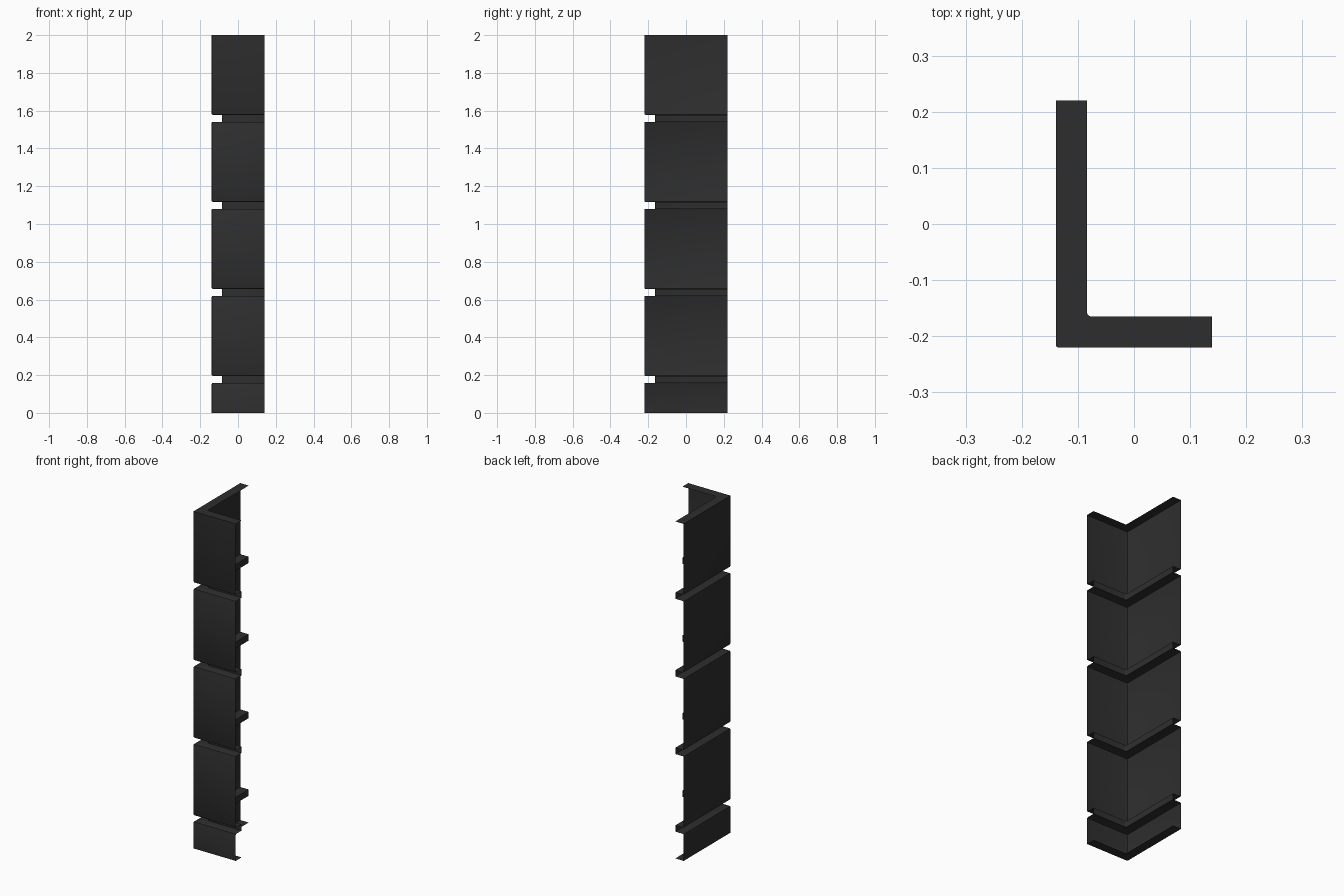
import bpy, bmesh, math

if "Cube" in bpy.data.objects:
    bpy.data.objects.remove(bpy.data.objects["Cube"])

HX, HY, TOP = 0.139, 0.22, 2.0     # half sizes of the L plan, and height
DEPTH = 0.055                      # flange and groove depth
GROOVE, PITCH, FIRST = 0.037, 0.4607, 0.159
BEV = 0.005                        # softened panel edges

mat = bpy.data.materials.new("dark grey")
mat.diffuse_color = (0.027, 0.027, 0.027, 1)
mat.use_nodes = True
mat.node_tree.nodes["Principled BSDF"].inputs["Base Color"].default_value = mat.diffuse_color

# Sheet profile (inward depth, height) from the top flange down to the bottom flange
profile = [(DEPTH, TOP), (0, TOP)]
for k in reversed(range(4)):
    lo = FIRST + PITCH * k
    hi = lo + GROOVE
    profile += [(0, hi + BEV), (BEV * 0.3, hi + BEV * 0.3), (BEV, hi), (DEPTH, hi),
                (DEPTH, lo), (BEV, lo), (BEV * 0.3, lo - BEV * 0.3), (0, lo - BEV)]
profile += [(0, 0), (DEPTH, 0)]


def plan(d):
    """L-shaped path at inward depth d, with a small rounded corner."""
    cx, cy = -HX + d, -HY + d
    r = 0.004 + 0.004 * d / DEPTH
    pts = [(cx, HY)]
    for i in range(4):
        a = math.pi + i * math.pi / 6
        pts.append((cx + r + r * math.cos(a), cy + r + r * math.sin(a)))
    return pts + [(HX, cy)]


# Sweep the folded sheet along the L
bm = bmesh.new()
rows = [[bm.verts.new((x, y, z)) for x, y in plan(d)] for d, z in profile]
for a, b in zip(rows, rows[1:]):
    for i in range(len(a) - 1):
        bm.faces.new((a[i], b[i], b[i + 1], a[i + 1]))

mesh = bpy.data.meshes.new("grooved_corner_panel")
bm.to_mesh(mesh)
bm.free()
mesh.materials.append(mat)
obj = bpy.data.objects.new("grooved_corner_panel", mesh)
bpy.context.collection.objects.link(obj)
bpy.context.view_layer.objects.active = obj
obj.select_set(True)
bpy.ops.object.shade_smooth_by_angle(angle=math.radians(35))
